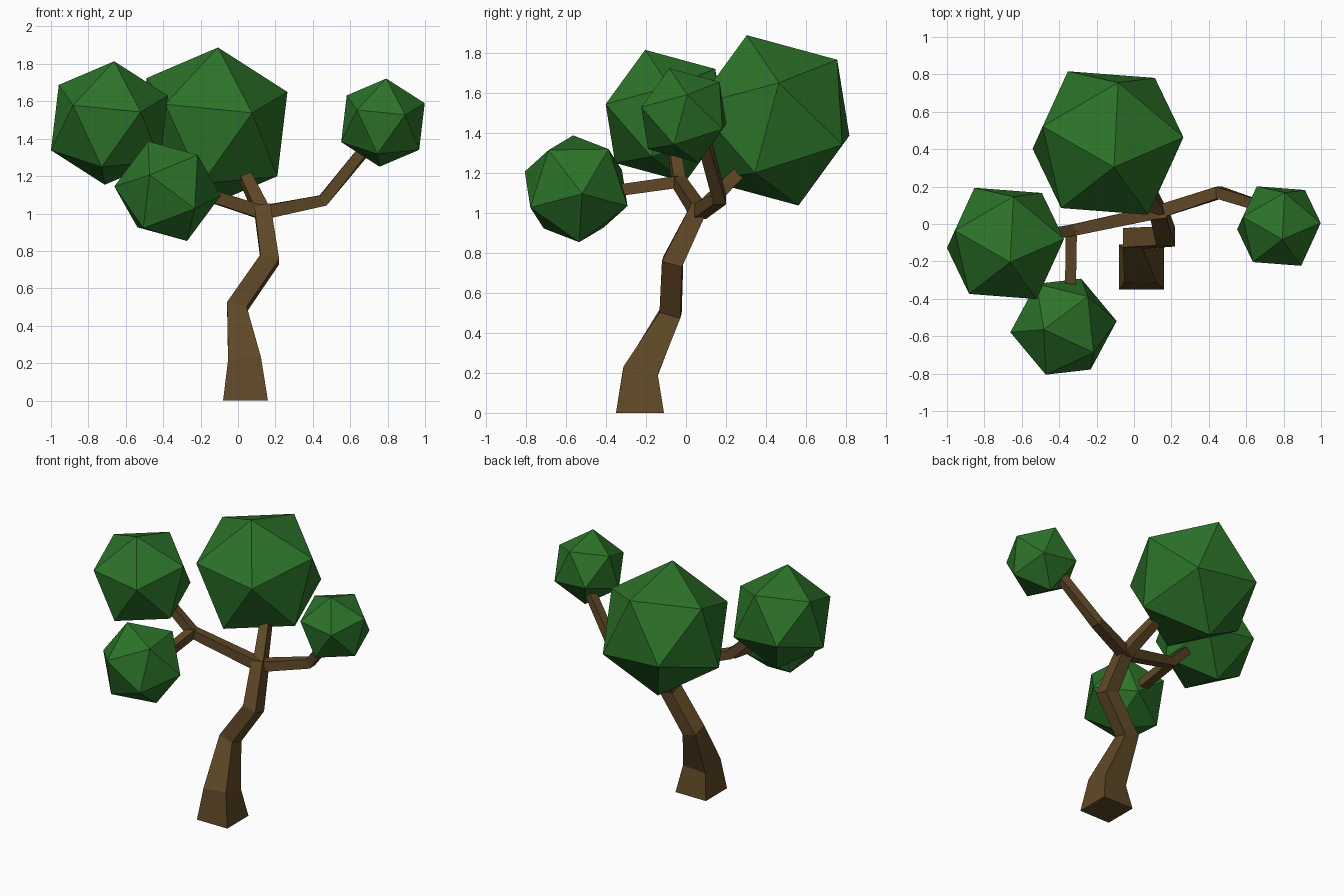
import bpy, bmesh
from mathutils import Vector, Matrix

if "Cube" in bpy.data.objects:
    bpy.data.objects.remove(bpy.data.objects["Cube"])


def material(name, rgb):
    m = bpy.data.materials.new(name)
    m.diffuse_color = (*rgb, 1)
    m.use_nodes = True
    m.node_tree.nodes["Principled BSDF"].inputs["Base Color"].default_value = m.diffuse_color
    return m


BARK = material("bark", (0.115, 0.065, 0.02))
LEAF = material("leaf", (0.025, 0.17, 0.022))


def add_object(name, bm, mat):
    bmesh.ops.recalc_face_normals(bm, faces=bm.faces)
    mesh = bpy.data.meshes.new(name)
    bm.to_mesh(mesh)
    bm.free()
    mesh.materials.append(mat)
    obj = bpy.data.objects.new(name, mesh)
    bpy.context.collection.objects.link(obj)
    return obj


def limb(name, path, ref, flat_base=False):
    """Square tube through (x, y, z, half_width) points, mitred at the bends."""
    bm = bmesh.new()
    pts = [Vector(p[:3]) for p in path]
    rings = []
    for i, p in enumerate(pts):
        n = Vector()
        if i > 0:
            n += (p - pts[i - 1]).normalized()
        if i < len(pts) - 1:
            n += (pts[i + 1] - p).normalized()
        if i == 0 and flat_base:
            n = Vector((0, 0, 1))
        n.normalize()
        u = (ref - n * ref.dot(n)).normalized()
        v = n.cross(u)
        h = path[i][3]
        rings.append([bm.verts.new(p + (u * a + v * b) * h)
                      for a, b in ((-1, -1), (1, -1), (1, 1), (-1, 1))])
    for r, s in zip(rings, rings[1:]):
        for k in range(4):
            bm.faces.new((r[k], r[(k + 1) % 4], s[(k + 1) % 4], s[k]))
    bm.faces.new(rings[0])
    bm.faces.new(rings[-1])
    return add_object(name, bm, BARK)


def frame(a, b):
    a = a.normalized()
    c = a.cross(b).normalized()
    return Matrix((a, c.cross(a), c)).transposed()


def foliage(name, centre, radius, corner, neighbour):
    """Icosahedron turned so two adjacent corners point the given ways."""
    bm = bmesh.new()
    bmesh.ops.create_icosphere(bm, subdivisions=1, radius=radius)
    bm.verts.ensure_lookup_table()
    v = bm.verts[0]
    w = v.link_edges[0].other_vert(v)
    rot = frame(Vector(corner), Vector(neighbour)) @ frame(v.co, w.co).transposed()
    bm.transform(Matrix.Translation(centre) @ rot.to_4x4())
    return add_object(name, bm, LEAF)


X, Z = Vector((1, 0, 0)), Vector((0, 0, 1))
fork = (0.13, 0.065, 1.005)
elbow = (-0.335, -0.035, 1.155)

# trunk
limb("trunk", [(0.04, -0.23, 0, 0.12), (0.035, -0.228, 0.205, 0.088),
               (-0.006, -0.077, 0.5, 0.054), (0.17, -0.067, 0.755, 0.052),
               (0.13, 0.068, 1.03, 0.043)], X, True)

# branches
limb("right_branch", [(*fork, 0.036), (0.455, 0.168, 1.07, 0.032),
                      (0.71, 0.085, 1.38, 0.028)], Z)
limb("left_branch", [(*fork, 0.036), (*elbow, 0.031),
                     (-0.5, -0.06, 1.32, 0.028)], Z)
limb("front_branch", [elbow + (0.03,), (-0.34, -0.37, 1.108, 0.029)], Z)
limb("back_branch", [(*fork, 0.038), (0.03, 0.28, 1.215, 0.031)], X)

# foliage clumps
tilt = ((0.072, -0.29, 0.955), (0.905, 0.07, 0.42))
foliage("back_foliage", (-0.139, 0.433, 1.462), 0.446, *tilt)
foliage("left_foliage", (-0.687, -0.104, 1.484), 0.346, *tilt)
foliage("right_foliage", (0.775, -0.011, 1.486), 0.247, *tilt)
foliage("front_foliage", (-0.377, -0.549, 1.12), 0.287,
        (-0.104, -0.015, 0.265), (-0.286, -0.03, 0.02))
